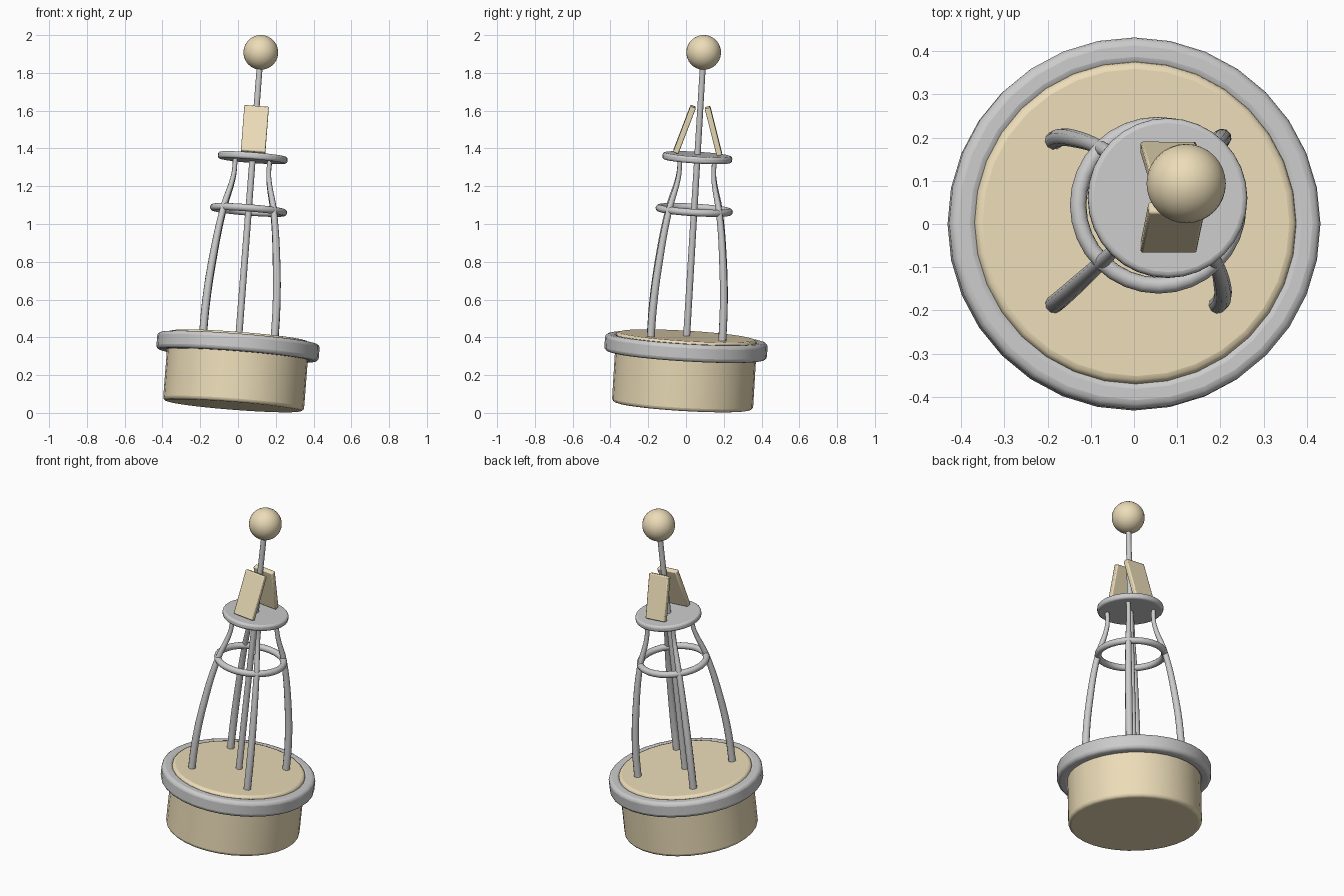
import bpy, bmesh, math
from mathutils import Matrix, Vector

if "Cube" in bpy.data.objects:
    bpy.data.objects.remove(bpy.data.objects["Cube"])

# Whole buoy leans: local z runs along this axis, through the float collar centre
AXIS = Vector((0.0775, 0.06, 1.0))
TILT = (Matrix.Translation((0, 0, 0.35)) @
        Vector((0, 0, 1)).rotation_difference(AXIS).to_matrix().to_4x4())

cream = bpy.data.materials.new("cream_paint")
cream.diffuse_color = (0.84, 0.72, 0.48, 1)
cream.use_nodes = True
cream.node_tree.nodes["Principled BSDF"].inputs["Base Color"].default_value = cream.diffuse_color


def finish(ob, mat=None, bevel=0.0, segs=3, local=Matrix()):
    ob.matrix_world = TILT @ local
    if mat:
        ob.data.materials.append(mat)
    if bevel:
        m = ob.modifiers.new("bevel", 'BEVEL')
        m.width, m.segments, m.limit_method = bevel, segs, 'ANGLE'
        m.angle_limit = math.radians(40)
    bpy.ops.object.select_all(action='DESELECT')
    ob.select_set(True)
    bpy.context.view_layer.objects.active = ob
    bpy.ops.object.shade_smooth_by_angle(angle=math.radians(40))
    return ob


def lathe(name, profile, sides, closed=False, **kw):
    """Spin (radius, height) points around local z."""
    bm = bmesh.new()
    vs = [bm.verts.new((r, 0, z)) for r, z in profile]
    es = [bm.edges.new(p) for p in zip(vs, vs[1:])]
    if closed:
        es.append(bm.edges.new((vs[-1], vs[0])))
    bmesh.ops.spin(bm, geom=vs + es, axis=(0, 0, 1), cent=(0, 0, 0),
                   angle=math.tau, steps=sides, use_duplicate=False)
    bmesh.ops.remove_doubles(bm, verts=bm.verts, dist=1e-5)
    if not closed:
        bmesh.ops.holes_fill(bm, edges=[e for e in bm.edges if e.is_boundary], sides=0)
    bmesh.ops.recalc_face_normals(bm, faces=bm.faces)
    me = bpy.data.meshes.new(name)
    bm.to_mesh(me)
    bm.free()
    ob = bpy.data.objects.new(name, me)
    bpy.context.collection.objects.link(ob)
    return finish(ob, **kw)


def tube(name, pts):
    """Smooth tapered tube through (x, y, z, radius) points."""
    cu = bpy.data.curves.new(name, 'CURVE')
    cu.dimensions = '3D'
    cu.bevel_depth, cu.bevel_resolution = 1.0, 3
    cu.resolution_u, cu.use_fill_caps = 6, True
    sp = cu.splines.new('BEZIER')
    sp.bezier_points.add(len(pts) - 1)
    for bp, (x, y, z, r) in zip(sp.bezier_points, pts):
        bp.co, bp.radius = (x, y, z), r
        bp.handle_left_type = bp.handle_right_type = 'AUTO'
    ob = bpy.data.objects.new(name, cu)
    bpy.context.collection.objects.link(ob)
    bpy.ops.object.select_all(action='DESELECT')
    ob.select_set(True)
    bpy.context.view_layer.objects.active = ob
    bpy.ops.object.convert(target='MESH')
    return finish(bpy.context.object)


# Float drum and its grey collar
lathe("float_drum", [(0.374, -0.314), (0.374, 0.058)], 32, mat=cream, bevel=0.018)
lathe("float_collar", [(0.365, -0.046), (0.431, -0.046), (0.431, 0.046), (0.365, 0.046)],
      32, closed=True, bevel=0.02)

# Four bowed legs: (diagonal offset, height, radius)
LEG = [(0.190, 0.03, 0.021), (0.187, 0.22, 0.021), (0.170, 0.45, 0.020),
       (0.133, 0.728, 0.017), (0.095, 0.893, 0.013), (0.091, 0.94, 0.0125),
       (0.092, 1.0, 0.0125)]
for i, (sx, sy) in enumerate([(-1, -1), (1, -1), (1, 1), (-1, 1)]):
    tube(f"tower_leg_{i + 1}", [(sx * d, sy * d, z, r) for d, z, r in LEG])

# Brace ring around the legs
bpy.ops.mesh.primitive_torus_add(major_radius=0.186, minor_radius=0.019,
                                 major_segments=32, minor_segments=12)
ring = bpy.context.object
ring.name = "brace_ring"
finish(ring, local=Matrix.Translation((0, 0, 0.728)))

# Top platform
lathe("top_platform", [(0.185, 0.988), (0.185, 1.024)], 32, bevel=0.012)

# Central mast and ball topmark
lathe("mast", [(0.0185, 0.03), (0.0155, 1.5)], 12)
bpy.ops.mesh.primitive_uv_sphere_add(segments=32, ring_count=16, radius=0.092)
ball = bpy.context.object
ball.name = "ball_topmark"
finish(ball, mat=cream, local=Matrix.Translation((0, 0, 1.566)))

# Two leaning panels on the platform
for name, s in (("front_panel", -1), ("back_panel", 1)):
    bpy.ops.mesh.primitive_cube_add(size=1)
    panel = bpy.context.object
    panel.name = name
    panel.data.transform(Matrix.Diagonal((0.13, 0.03, 0.26, 1)))
    finish(panel, mat=cream, bevel=0.006, segs=2,
           local=Matrix.Translation((0, s * 0.077, 1.152)) @
           Matrix.Rotation(s * math.radians(17.5), 4, 'X'))
